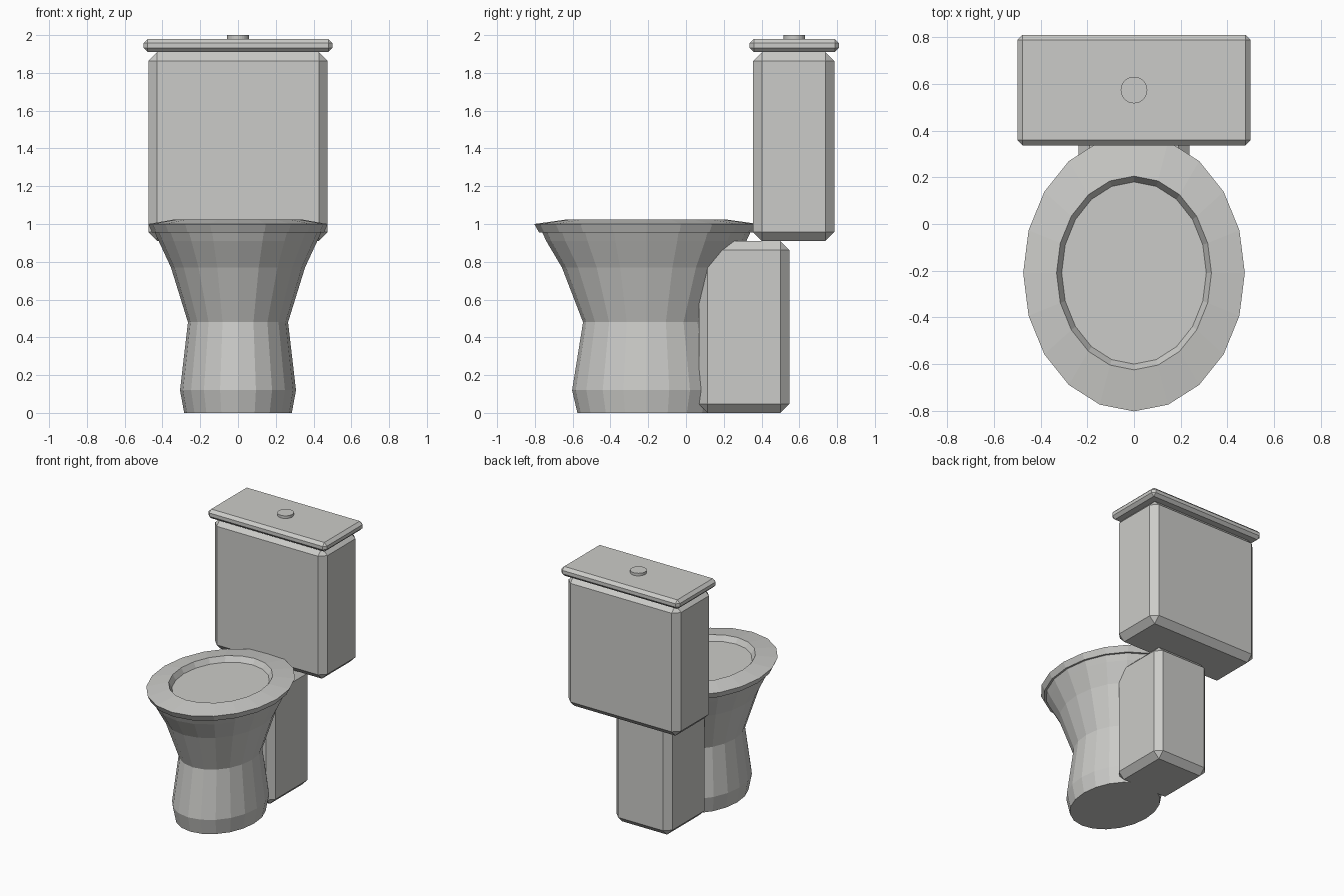
import bpy
import bmesh
from math import cos, sin, tau

old = bpy.data.objects.get("Cube")
if old:
    bpy.data.objects.remove(old, do_unlink=True)

CERAMIC = (0.6, 0.6, 0.58, 1)
ceramic = bpy.data.materials.new("pale grey ceramic")
ceramic.use_nodes = True
ceramic.diffuse_color = CERAMIC
ceramic.node_tree.nodes["Principled BSDF"].inputs["Base Color"].default_value = CERAMIC

BOWL_Y = -0.21   # centre line of the bowl


def finish(name, bm):
    bmesh.ops.recalc_face_normals(bm, faces=bm.faces)
    mesh = bpy.data.meshes.new(name)
    bm.to_mesh(mesh)
    bm.free()
    mesh.materials.append(ceramic)
    obj = bpy.data.objects.new(name, mesh)
    bpy.context.collection.objects.link(obj)
    return obj


def chamfered_box(name, half_width, y0, y1, z0, z1, chamfer):
    bm = bmesh.new()
    bmesh.ops.create_cube(bm, size=1)
    bmesh.ops.scale(bm, verts=bm.verts, vec=(2 * half_width, y1 - y0, z1 - z0))
    bmesh.ops.translate(bm, verts=bm.verts, vec=(0, (y0 + y1) / 2, (z0 + z1) / 2))
    bmesh.ops.bevel(bm, geom=bm.edges[:], offset=chamfer, segments=1, affect='EDGES')
    return finish(name, bm)


def stacked_ellipses(name, profile, y=BOWL_Y, sides=20):
    """Join elliptical rings (x radius, y radius, height) and cap both ends."""
    bm = bmesh.new()
    rings = [[bm.verts.new((rx * sin(tau * i / sides), y - ry * cos(tau * i / sides), z))
              for i in range(sides)] for rx, ry, z in profile]
    for low, high in zip(rings, rings[1:]):
        for i in range(sides):
            j = (i + 1) % sides
            bm.faces.new((low[i], low[j], high[j], high[i]))
    bm.faces.new(rings[0][::-1])
    bm.faces.new(rings[-1])
    return finish(name, bm)


# Waisted bowl and foot
stacked_ellipses("bowl", [
    (0.285, 0.365, 0), (0.307, 0.393, 0.12), (0.265, 0.335, 0.48),
    (0.355, 0.447, 0.77), (0.42, 0.53, 0.91), (0.443, 0.553, 0.96)])

# Sloping seat with a shallow recess
stacked_ellipses("seat", [
    (0.455, 0.568, 0.955), (0.475, 0.593, 1.0),
    (0.332, 0.415, 1.025), (0.31, 0.39, 0.985)])

# Rear support, cistern and lid
chamfered_box("rear_support", 0.237, 0.068, 0.547, 0, 0.91, 0.047)
chamfered_box("cistern", 0.475, 0.355, 0.785, 0.91, 1.91, 0.047)
chamfered_box("cistern_lid", 0.5, 0.337, 0.81, 1.91, 1.98, 0.022)

# Flush button
stacked_ellipses("flush_button", [(0.057, 0.057, 1.97), (0.057, 0.057, 2.0)],
                 y=0.574, sides=32)
